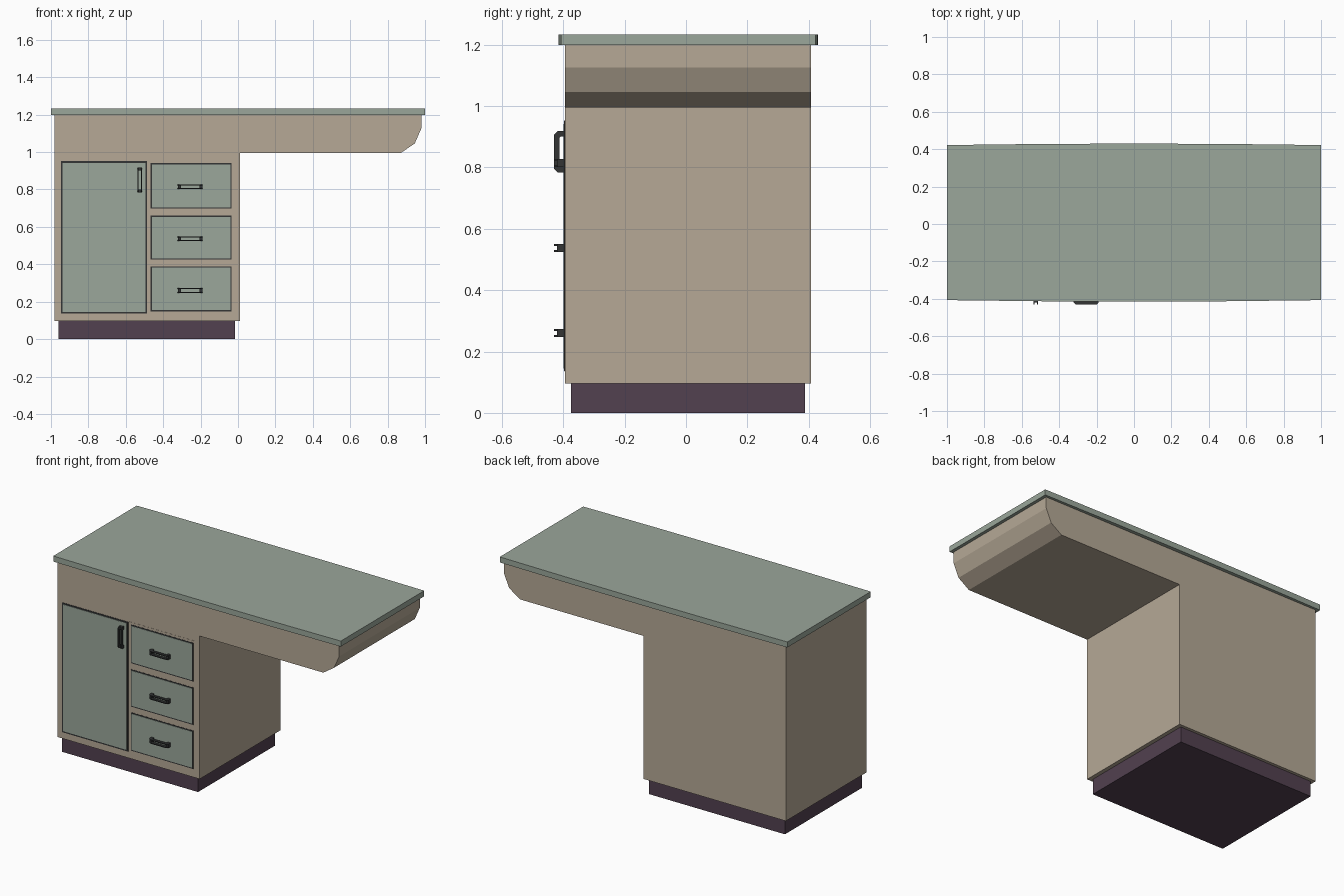
import bpy, bmesh
from mathutils import Vector

if "Cube" in bpy.data.objects:
    bpy.data.objects.remove(bpy.data.objects["Cube"])


def material(name, rgb):
    m = bpy.data.materials.new(name)
    m.diffuse_color = (*rgb, 1)
    m.use_nodes = True
    m.node_tree.nodes["Principled BSDF"].inputs["Base Color"].default_value = m.diffuse_color
    return m


BEIGE = material("beige wood", (0.465, 0.395, 0.305))
GREEN = material("grey green", (0.325, 0.385, 0.325))
PURPLE = material("dark purple", (0.085, 0.052, 0.080))
BLACK = material("near black", (0.033, 0.035, 0.036))


def add_prism(bm, points, extrude):
    """Closed prism from a 3D polygon swept along a vector."""
    face = bm.faces.new([bm.verts.new(p) for p in points])
    ext = bmesh.ops.extrude_face_region(bm, geom=[face], use_keep_orig=True)
    verts = [g for g in ext["geom"] if isinstance(g, bmesh.types.BMVert)]
    bmesh.ops.translate(bm, verts=verts, vec=Vector(extrude))


def add_box(bm, x0, x1, y0, y1, z0, z1):
    add_prism(bm, [(x0, y0, z0), (x1, y0, z0), (x1, y1, z0), (x0, y1, z0)], (0, 0, z1 - z0))


def finish(bm, name, mat):
    bmesh.ops.recalc_face_normals(bm, faces=bm.faces)
    me = bpy.data.meshes.new(name)
    bm.to_mesh(me)
    bm.free()
    me.materials.append(mat)
    ob = bpy.data.objects.new(name, me)
    bpy.context.collection.objects.link(ob)
    return ob


def box(name, mat, *bounds):
    bm = bmesh.new()
    add_box(bm, *bounds)
    return finish(bm, name, mat)


FRONT = -0.395

# Plinth
box("plinth", PURPLE, -0.96, -0.015, -0.375, 0.388, 0, 0.096)

# Cabinet and overhanging apron, one profile swept front to back
outline = [(-0.98, 0.096), (0.01, 0.096), (0.01, 0.995), (0.87, 0.995),
           (0.945, 1.046), (0.98, 1.126), (0.98, 1.198), (-0.98, 1.198)]
bm = bmesh.new()
add_prism(bm, [(x, FRONT, z) for x, z in outline], (0, 0.802, 0))
finish(bm, "cabinet", BEIGE)

# Worktop with slightly bowed long edges
xs = [-1, -0.5, 0, 0.5, 1]
bow = [0, 0.006, 0.008, 0.006, 0]
edge = [(x, -0.407 - b, 1.198) for x, b in zip(xs, bow)]
edge += [(x, 0.422 + b, 1.198) for x, b in zip(reversed(xs), bow)]
bm = bmesh.new()
add_prism(bm, edge, (0, 0, 0.035))
finish(bm, "worktop", GREEN)

# Thin frame around the drawer column
box("drawer_frame", BEIGE, -0.486, -0.025, FRONT - 0.001, FRONT + 0.003, 0.135, 0.955)


# Door and drawer fronts, each on a dark border plate
def front_panel(name, x0, x1, z0, z1, b):
    box(name + "_border", BLACK, x0, x1, FRONT - 0.002, FRONT + 0.002, z0, z1)
    box(name, GREEN, x0 + b, x1 - b, FRONT - 0.004, FRONT + 0.002, z0 + b, z1 - b)


# Handle: two slim bowed rails joined by end posts
def handle(name, cx, cz, vertical=False):
    half = [(0.050, 0), (0.050, 0.013), (0.045, 0.018)]
    outer = [(-0.067, 0), (-0.067, 0.024), (-0.056, 0.035)]
    prof = outer + [(-t, d) for t, d in reversed(outer)]
    prof += half + [(-t, d) for t, d in reversed(half)]
    bm = bmesh.new()
    for w in (-0.013, 0.007):
        add_prism(bm, [(t, -d, w) for t, d in prof], (0, 0, 0.006))
    for s in (-1, 1):
        a, b = sorted((s * 0.050, s * 0.066))
        add_box(bm, a, b, -0.026, 0, -0.012, 0.012)
    if vertical:
        for v in bm.verts:
            v.co.x, v.co.z = -v.co.z, v.co.x
    bmesh.ops.translate(bm, verts=bm.verts, vec=(cx, FRONT, cz))
    finish(bm, name, BLACK)


front_panel("door", -0.946, -0.486, 0.136, 0.951, 0.009)
handle("door_handle", -0.525, 0.851, True)
for i, (z0, z1) in enumerate([(0.148, 0.389), (0.425, 0.66), (0.698, 0.941)]):
    front_panel(f"drawer_{i + 1}", -0.468, -0.034, z0, z1, 0.007)
    handle(f"drawer_handle_{i + 1}", -0.256, (0.26, 0.537, 0.815)[i])
